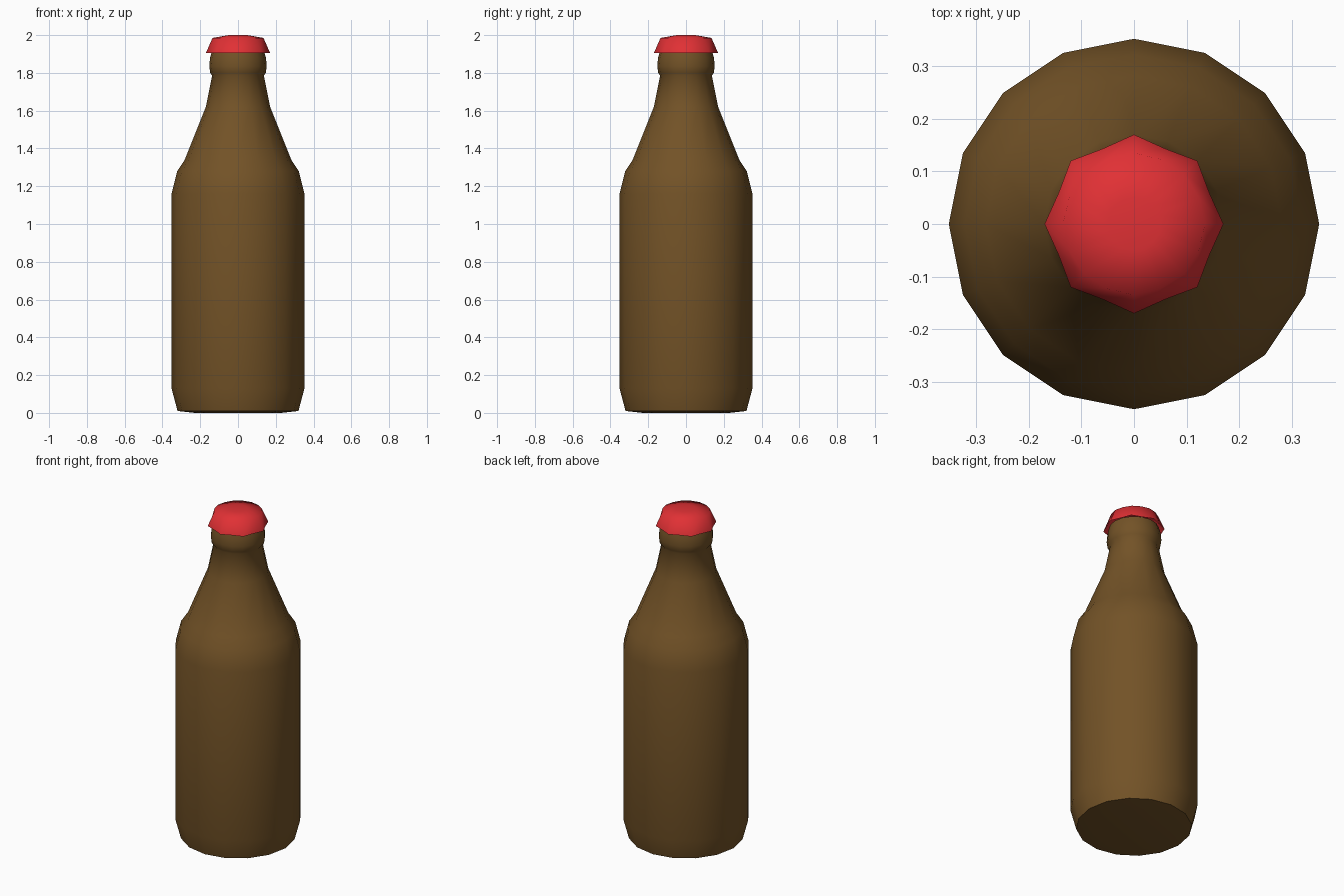
import bpy, bmesh, math

if "Cube" in bpy.data.objects:
    bpy.data.objects.remove(bpy.data.objects["Cube"])

SIDES = 16

def material(name, color):
    m = bpy.data.materials.new(name)
    m.diffuse_color = color
    m.use_nodes = True
    m.node_tree.nodes["Principled BSDF"].inputs["Base Color"].default_value = m.diffuse_color
    return m

def lathe(name, profile, mat, angle, close_bottom=True):
    """Revolve (even radius, odd radius, z) rings; close the ends with a centre point."""
    bm = bmesh.new()
    rings = []
    for r_even, r_odd, z in profile:
        ring = []
        for i in range(SIDES):
            a = 2 * math.pi * i / SIDES
            r = r_odd if i % 2 else r_even
            ring.append(bm.verts.new((r * math.cos(a), r * math.sin(a), z)))
        rings.append(ring)
    for low, high in zip(rings, rings[1:]):
        for i in range(SIDES):
            j = (i + 1) % SIDES
            bm.faces.new((low[i], low[j], high[j], high[i]))
    bm.faces.new(rings[-1])
    if close_bottom:
        bm.faces.new(rings[0][::-1])
    mesh = bpy.data.meshes.new(name)
    bm.to_mesh(mesh)
    bm.free()
    mesh.materials.append(mat)
    obj = bpy.data.objects.new(name, mesh)
    bpy.context.collection.objects.link(obj)
    bpy.ops.object.select_all(action='DESELECT')
    obj.select_set(True)
    bpy.context.view_layer.objects.active = obj
    bpy.ops.object.shade_smooth_by_angle(angle=math.radians(angle))
    return obj

glass = material("brown_glass", (0.17, 0.085, 0.02, 1))
red = material("red_metal", (0.75, 0.03, 0.035, 1))

# Bottle body, shoulder, neck and lip
body = [(0.23, 0.0), (0.32, 0.01), (0.352, 0.13), (0.352, 1.16), (0.322, 1.28),
        (0.282, 1.34), (0.17, 1.62), (0.137, 1.785), (0.147, 1.80),
        (0.152, 1.835), (0.148, 1.88), (0.138, 1.915)]
lathe("bottle", [(r, r, z) for r, z in body], glass, 60)

# Crimped cap: the skirt flares to alternating points, open underneath
lathe("cap", [(0.17, 0.155, 1.905), (0.135, 0.133, 1.985), (0.05, 0.05, 2.0)],
      red, 70, close_bottom=False)
